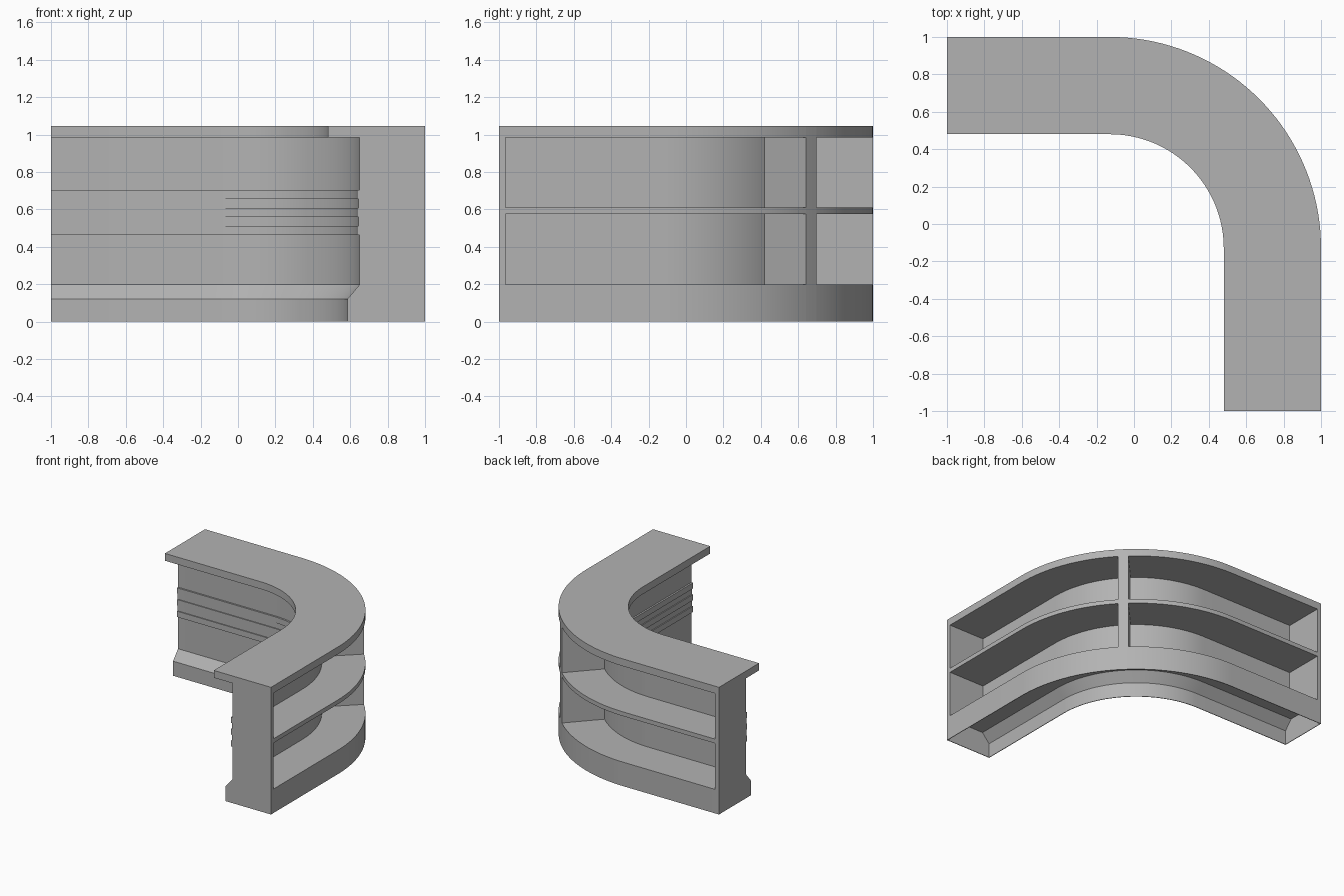
import bpy, bmesh
from math import cos, sin, radians

cube = bpy.data.objects.get("Cube")
if cube:
    bpy.data.objects.remove(cube, do_unlink=True)

grey = bpy.data.materials.new("plain_grey")
grey.use_nodes = True
COLOUR = (0.45, 0.45, 0.45, 1)
grey.diffuse_color = COLOUR
grey.node_tree.nodes["Principled BSDF"].inputs["Base Color"].default_value = COLOUR

C = -0.13          # centre of the bend in x and y
END = 0.035        # end panel thickness
SKIN = 0.005       # thickness of the hollow plinth
WALL = 0.675       # back of the shelf bays
HALF = 2.0         # half width of the centre divider in degrees

# Profiles as (distance across the counter, height)
front = [(0.48, 1.045), (0.48, 0.985), (0.65, 0.985)]
for i in range(5):     # raised bands on the customer side
    depth = 0.636 if i % 2 == 0 else 0.644
    top = 0.703 - 0.048 * i
    front += [(depth, top), (depth, top - 0.048)]
front.insert(3, (0.65, 0.703))
front += [(0.65, 0.463), (0.65, 0.197), (0.585, 0.12), (0.585, 0)]
cavity = [(0.585 + SKIN, 0), (0.585 + SKIN, 0.118), (0.65 + SKIN, 0.192),
          (1 - SKIN, 0.192), (1 - SKIN, 0)]
bays = []
for low, high in ((0.197, 0.575), (0.61, 0.985)):
    bays += [(1, low), (WALL, low), (WALL, high), (1, high)]
outline = front + [(1, 0), (1, 1.045)]
hollow = front + cavity + [(1, 0), (1, 1.045)]
shelved = front + cavity + [(1, 0)] + bays + [(1, 1.045)]


def station(s):
    """Origin and direction of a cross-section: s < 0 and s > 90 are straight."""
    if isinstance(s, tuple):
        return s
    return (C, C, radians(s))


def sweep(name, profile, stations):
    bm = bmesh.new()
    rings = []
    for s in stations:
        ox, oy, a = station(s)
        rings.append([bm.verts.new((ox + (d - C) * cos(a), oy + (d - C) * sin(a), z))
                      for d, z in profile])
    n = len(profile)
    for r0, r1 in zip(rings, rings[1:]):
        for i in range(n):
            j = (i + 1) % n
            bm.faces.new((r0[i], r0[j], r1[j], r1[i]))
    bm.faces.new(rings[0])
    bm.faces.new(rings[-1])
    bmesh.ops.recalc_face_normals(bm, faces=bm.faces)
    bmesh.ops.triangulate(bm, faces=[f for f in bm.faces if len(f.verts) > 4])
    mesh = bpy.data.meshes.new(name)
    bm.to_mesh(mesh)
    bm.free()
    mesh.materials.append(grey)
    obj = bpy.data.objects.new(name, mesh)
    bpy.context.collection.objects.link(obj)
    bpy.ops.object.select_all(action='DESELECT')
    obj.select_set(True)
    bpy.context.view_layer.objects.active = obj
    bpy.ops.object.shade_smooth_by_angle(angle=radians(25))


def left(y):
    return (C, y, 0.0)


def back(x):
    return (x, C, radians(90))


# Shelved counter on each side of the divider
STEPS = 18
arc = [(45 - HALF) * i / STEPS for i in range(STEPS + 1)]
sweep("left_counter", shelved, [left(-1 + END)] + arc)
sweep("back_counter", shelved, [back(-1 + END)] + [90 - a for a in arc])

# Centre divider
sweep("centre_divider", hollow, [45 - HALF, 45, 45 + HALF])

# End panels, closed by a thin outer cap
for side, place in (("left", left), ("back", back)):
    sweep(side + "_end_panel", hollow, [place(-1 + SKIN), place(-1 + END)])
    sweep(side + "_end_cap", outline, [place(-1), place(-1 + SKIN)])
